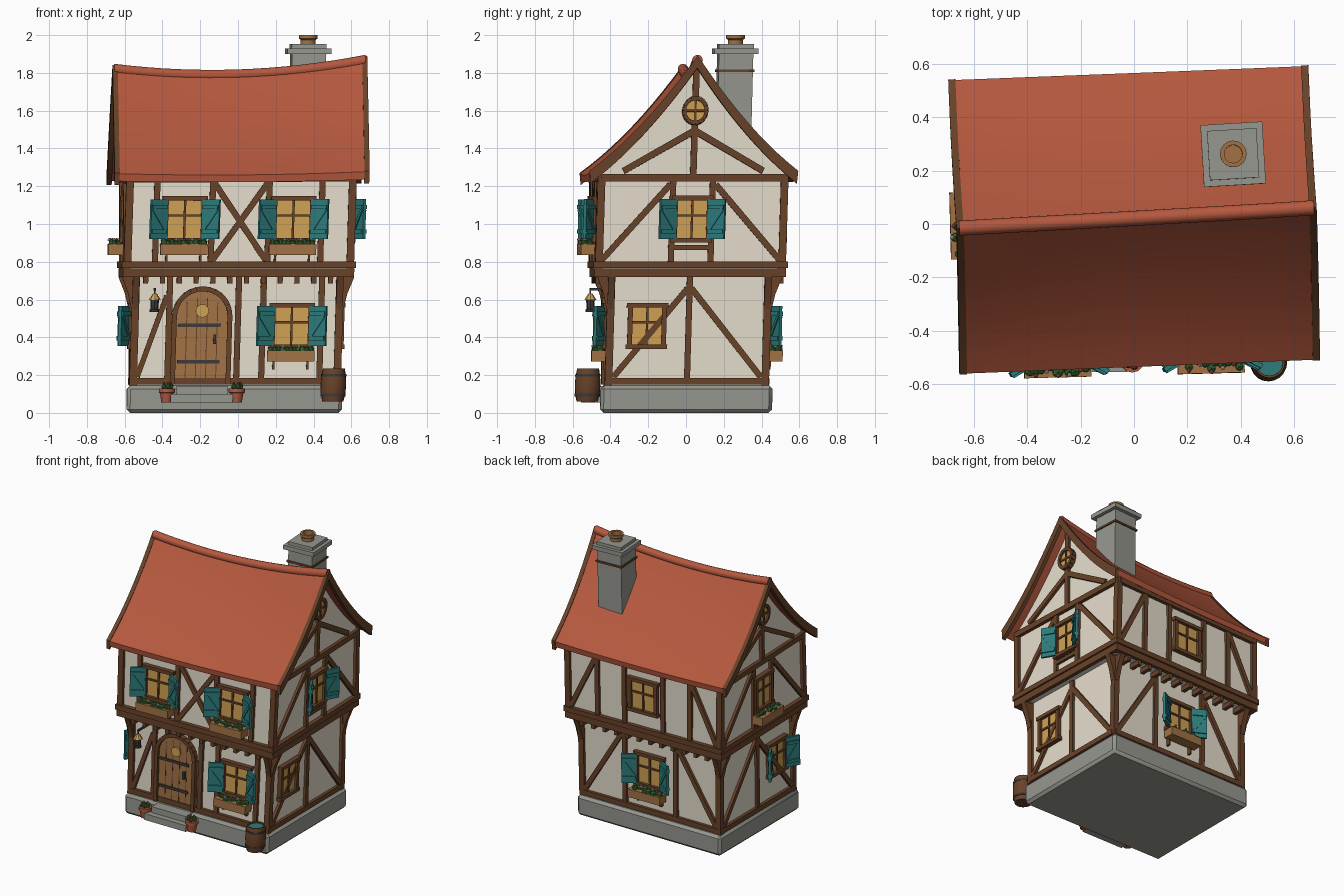
import bpy, bmesh, math, random
from mathutils import Matrix, Vector

if "Cube" in bpy.data.objects:
    bpy.data.objects.remove(bpy.data.objects["Cube"])

random.seed(4)
COLORS = {
    "roof_red": (0.46, 0.098, 0.048), "plaster": (0.79, 0.73, 0.61), "timber": (0.14, 0.055, 0.022),
    "stone": (0.31, 0.31, 0.28), "teal_paint": (0.026, 0.2, 0.2), "amber_glass": (0.63, 0.36, 0.09),
    "light_wood": (0.36, 0.17, 0.06), "iron": (0.045, 0.043, 0.04), "leaf_green": (0.03, 0.15, 0.035),
}
MATS = {}
for n, c in COLORS.items():
    MATS[n] = bpy.data.materials.new(n)
    MATS[n].diffuse_color = (*c, 1)

parts = {}
HALF = [(0.54, 0.415), (0.59, 0.485)]          # wall half width / depth per storey
I4 = Matrix.Identity(4)


def part(name, mat):
    return parts.setdefault(name, (bmesh.new(), mat))[0]


def frame(side, level):
    """Wall frame: local x runs right, y runs up, z points out of the wall."""
    w, d = HALF[level]
    right, out, off = {"front": ((1, 0), (0, -1), d), "back": ((-1, 0), (0, 1), d),
                       "right": ((0, 1), (1, 0), w), "left": ((0, -1), (-1, 0), w)}[side]
    return Matrix(((right[0], 0, out[0], out[0] * off), (right[1], 0, out[1], out[1] * off),
                   (0, 1, 0, 0), (0, 0, 0, 1)))


def box(name, mat, c, s, M=I4, rot=I4):
    m = M @ Matrix.Translation(c) @ rot @ Matrix.Diagonal((*s, 1))
    return bmesh.ops.create_cube(part(name, mat), size=1, matrix=m)["verts"]


def beam(name, M, u0, z0, u1, z1, w=0.032, d=0.02, mat="timber", d0=-0.005):
    a = math.atan2(z1 - z0, u1 - u0)
    box(name, mat, ((u0 + u1) / 2, (z0 + z1) / 2, (d + d0) / 2),
        (math.hypot(u1 - u0, z1 - z0), w, d - d0), M, Matrix.Rotation(a, 4, "Z"))


def loft(name, mat, rings):
    """Skin closed rings of points and cap both ends."""
    bm = part(name, mat)
    vs = [[bm.verts.new(p) for p in r] for r in rings]
    for a, b in zip(vs, vs[1:]):
        for i in range(len(a)):
            j = (i + 1) % len(a)
            bm.faces.new((a[i], a[j], b[j], b[i]))
    bm.faces.new(vs[0])
    bm.faces.new(vs[-1])


def sweep_x(name, mat, pts, x0, x1, n=1):
    loft(name, mat, [[(x0 + (x1 - x0) * i / n, y, z) for y, z in pts] for i in range(n + 1)])


def prism(name, mat, M, pts, d0, d1):
    loft(name, mat, [[M @ Vector((u, z, d)) for u, z in pts] for d in (d0, d1)])


def lathe(name, mat, x, y, prof, n=16):
    loft(name, mat, [[(x + r * math.cos(t * math.tau / n), y + r * math.sin(t * math.tau / n), z)
                      for t in range(n)] for r, z in prof])


def ball(name, mat, p, r):
    bmesh.ops.create_icosphere(part(name, mat), subdivisions=1, radius=r, matrix=Matrix.Translation(p))


def window(side, level, u, z, w=0.2, h=0.22, shutters=False, planter=False):
    M, n = frame(side, level), side + "_window"
    box(n + "_glass", "amber_glass", (u, z, 0.005), (w, h, 0.018), M)
    for s in (-1, 1):
        beam(n + "_frame", M, u + s * w / 2, z - h / 2, u + s * w / 2, z + h / 2, 0.026, 0.03)
        beam(n + "_frame", M, u - w / 2 - 0.02, z + s * h / 2, u + w / 2 + 0.02, z + s * h / 2, 0.024, 0.035)
    beam(n + "_frame", M, u, z - h / 2, u, z + h / 2, 0.012, 0.022)
    beam(n + "_frame", M, u - w / 2, z + 0.02, u + w / 2, z + 0.02, 0.012, 0.022)
    if shutters:
        for s in (-1, 1):
            S = M @ Matrix.Translation((u + s * (w / 2 - 0.005), z, 0.03)) @ Matrix.Rotation(-s * 0.5, 4, "Y")
            box(side + "_shutters", "teal_paint", (s * 0.05, 0, 0), (0.1, 0.21, 0.016), S)
            for k in (-0.065, 0.065):
                box(side + "_shutters", "teal_paint", (s * 0.05, k, 0), (0.09, 0.022, 0.032), S)
            box(side + "_shutters", "teal_paint", (s * 0.05, 0, 0), (0.13, 0.018, 0.028), S,
                Matrix.Rotation(s * 0.95, 4, "Z"))
    if planter:
        zb = z - h / 2 - 0.05
        box(side + "_planter", "light_wood", (u, zb, 0.055), (0.25, 0.058, 0.075), M)
        for s in (-1, 1):
            beam(side + "_planter_brackets", M, u + s * 0.09, zb - 0.07, u + s * 0.09, zb - 0.02, 0.012, 0.03)
        for i in range(11):
            p = Vector((u - 0.105 + 0.021 * i, zb + 0.035, 0.055 + random.uniform(-0.02, 0.02)))
            ball(side + "_plants", "leaf_green", M @ p, random.uniform(0.016, 0.024))
            if i % 2:
                ball(side + "_blooms_" + "ab"[i // 2 % 2], ("roof_red", "plaster")[i // 2 % 2],
                     M @ (p + Vector((0, 0.018, 0.014))), 0.009)


# Stone base with chamfered edges
vs = box("foundation", "stone", (0, 0, 0.0725), (1.14, 0.91, 0.145))
bmesh.ops.bevel(part("foundation", "stone"), geom=list({e for v in vs for e in v.link_edges}),
                offset=0.018, segments=1, affect="EDGES")

# Plaster storeys, corner posts and wall rails
box("ground_walls", "plaster", (0, 0, 0.44), (1.08, 0.83, 0.6))
box("upper_walls", "plaster", (0, 0, 0.985), (1.18, 0.97, 0.51))
for sx in (-1, 1):
    for sy in (-1, 1):
        for (w, d), z0, z1 in zip(HALF, (0.145, 0.72), (0.73, 1.25)):
            box("corner_posts", "timber", (sx * w, sy * d, (z0 + z1) / 2), (0.04, 0.04, z1 - z0))
for side in ("front", "back", "left", "right"):
    G, U, t = frame(side, 0), frame(side, 1), side + "_timber"
    i = side in ("left", "right")
    g, u = HALF[0][i], HALF[1][i]
    beam(t, G, -g, 0.168, g, 0.168, 0.035, 0.022)
    beam(t, U, -u - 0.02, 0.742, u + 0.02, 0.742, 0.045, 0.022)
    beam(t, U, -u - 0.027, 0.785, u + 0.027, 0.785, 0.035, 0.03)
    beam(t, U, -u, 1.232, u, 1.232, 0.035, 0.024)
    # Knee braces carry the overhang at the corners
    for s in (-1, 1):
        pts = [(0, 0.55), (0.022, 0.55), (0.04, 0.63), (0.075, 0.72), (0, 0.72)]
        loft("knee_braces", "timber", [[G @ Vector((s * g + k, z, d)) for d, z in pts] for k in (-0.018, 0.018)])
    # Joist ends on the long sides
    if not i:
        for k in range(12):
            box("joist_ends", "timber", (-0.49 + k * 0.089, 0.703, 0.04), (0.026, 0.034, 0.085), G)

# Front framing
G, U = frame("front", 0), frame("front", 1)
for x in (-0.36, 0.005, 0.137, 0.445):
    beam("front_timber", G, x, 0.18, x, 0.72)
beam("front_timber", G, -0.52, 0.19, -0.375, 0.62, 0.028)
for x in (-0.445, -0.15, 0.15, 0.43):
    beam("front_timber", U, x, 0.8, x, 1.22)
for s in (-1, 1):
    beam("front_timber", U, -0.14 * s, 0.81, 0.14 * s, 1.215, 0.032, 0.02 + s * 0.002)
window("front", 0, 0.29, 0.46, shutters=True, planter=True)
for x in (-0.295, 0.28):
    window("front", 1, x, 1.025, shutters=True, planter=True)

# Back framing
G, U = frame("back", 0), frame("back", 1)
for s in (-1, 1):
    beam("back_timber", G, s * 0.2, 0.18, s * 0.2, 0.72)
    beam("back_timber", G, s * 0.21, 0.69, s * 0.52, 0.19)
    for x in (0.15, 0.36):
        beam("back_timber", U, s * x, 0.8, s * x, 1.22)
    beam("back_timber", U, s * 0.37, 1.21, s * 0.57, 0.81)
window("back", 0, 0, 0.46, shutters=True, planter=True)
window("back", 1, 0, 1.025)


def roof_z(d):
    return 1.805 - 1.3 * abs(d) + 0.56 * d * d


def roof_profile(lo, hi, half, n=20):
    ds = [half * (2 * k / n - 1) for k in range(n + 1)]
    return [(d, roof_z(d) + hi) for d in ds] + [(d * 0.99, roof_z(d) + lo) for d in reversed(ds)]


# Side framing and gables
for side, s in (("right", 1), ("left", -1)):
    G, U, t = frame(side, 0), frame(side, 1), side + "_timber"
    beam(t, G, 0, 0.18, 0, 0.72)
    for k in (-1, 1):
        beam(t, G, k * 0.01, 0.66, k * 0.39, 0.19)
        beam(t, U, k * 0.105, 0.8, k * 0.105, 1.22)
        beam(t, U, k * 0.12, 1.2, k * 0.47, 0.81)
        beam(t, U, 0, 1.46, k * 0.37, 1.265)
    beam(t, U, -0.11, 0.875, 0.11, 0.875, 0.025)
    beam(t, U, 0, 1.24, 0, 1.755, 0.034)
    window(side, 0, -0.22 * s, 0.46, 0.18, 0.22, shutters=side == "left")
    window(side, 1, 0, 1.025, 0.18, shutters=side == "right", planter=side == "left")
    sweep_x(side + "_gable", "plaster",
            [(-0.485, 1.24)] + [(0.485 * k / 8, roof_z(0.485 * k / 8) - 0.02) for k in range(-8, 9)]
            + [(0.485, 1.24)], s * 0.56, s * 0.59)
    # Round attic window
    ring = [(0.06 * math.cos(a * math.tau / 16), 1.555 + 0.06 * math.sin(a * math.tau / 16)) for a in range(17)]
    prism(side + "_round_glass", "amber_glass", U, ring[:16], 0, 0.024)
    for a, b in zip(ring, ring[1:]):
        beam(side + "_round_frame", U, *a, *b, 0.02, 0.036)
    beam(side + "_round_frame", U, 0, 1.5, 0, 1.61, 0.012, 0.03)
    beam(side + "_round_frame", U, -0.055, 1.555, 0.055, 1.555, 0.012, 0.03)
    # Barge boards
    sweep_x(side + "_barge_board", "timber", roof_profile(-0.055, 0.005, 0.553), s * 0.648, s * 0.675)

# Curved roof and ridge roll
sweep_x("roof", "roof_red", roof_profile(-0.038, 0, 0.55), -0.65, 0.65, 16)
sweep_x("ridge_cap", "roof_red", [(0.028 * math.cos(a * math.tau / 12), 1.788 + 0.028 * math.sin(a * math.tau / 12))
                                  for a in range(12)], -0.665, 0.665, 16)

# Chimney
cx, cy = 0.374, 0.216
for z0, z1, w, m in ((1.38, 1.91, 0.182, "stone"), (1.9, 1.93, 0.232, "stone"), (1.93, 1.952, 0.185, "stone"),
                     (1.805, 1.818, 0.198, "timber")):
    box("chimney_" + ("stack" if m == "stone" else "band"), m, (cx, cy, (z0 + z1) / 2), (w, w, z1 - z0))
lathe("chimney_pot", "light_wood", cx, cy, [(0.04, 1.95), (0.04, 1.975), (0.05, 1.982), (0.05, 2.0),
                                            (0.034, 2.0), (0.034, 1.965)])

# Arched door
G, dx = frame("front", 0), -0.185


def arch(r):
    return [(dx - r, 0.15)] + [(dx - r * math.cos(a * math.pi / 14), 0.51 + r * math.sin(a * math.pi / 14))
                               for a in range(15)] + [(dx + r, 0.15)]


prism("door", "light_wood", G, arch(0.138), 0, 0.016)
for a, b in zip(arch(0.147), arch(0.147)[1:]):
    beam("door_frame", G, *a, *b, 0.026, 0.035)
for k in (-0.081, -0.027, 0.027, 0.081):
    beam("door_grooves", G, dx + k, 0.16, dx + k, 0.62 - abs(k) * 0.4, 0.005, 0.018)
for z in (0.27, 0.465):
    beam("door_straps", G, dx - 0.125, z, dx + 0.1, z, 0.018, 0.024, "iron")
box("door_handle", "iron", (dx + 0.07, 0.39, 0.025), (0.015, 0.05, 0.025), G)
prism("door_porthole", "amber_glass", G, [(dx + 0.035 * math.cos(a * math.tau / 16), 0.54 + 0.035 * math.sin(a * math.tau / 16))
                                          for a in range(16)], 0, 0.026)

# Doorstep
box("doorstep", "stone", (dx + 0.01, -0.5, 0.0775), (0.33, 0.11, 0.045))
box("doorstep", "stone", (dx + 0.01, -0.475, 0.12), (0.27, 0.08, 0.045))

# Flower pots
for x in (-0.36, 0.01):
    lathe("flower_pots", "roof_red", x, -0.515, [(0.028, 0.055), (0.036, 0.105), (0.043, 0.107), (0.043, 0.13), (0.034, 0.13)], 12)
    for k in range(5):
        p = Vector((x + 0.02 * math.cos(k * 1.26), -0.515 + 0.02 * math.sin(k * 1.26), 0.14))
        ball("pot_plants", "leaf_green", p, 0.016)
        ball("pot_blooms", "roof_red", p + Vector((0, -0.005, 0.018)), 0.008)

# Water barrel
lathe("barrel", "timber", 0.52, -0.525, [(0.056, 0.06), (0.065, 0.1), (0.068, 0.15), (0.065, 0.195), (0.058, 0.235), (0.05, 0.235), (0.05, 0.22)], 20)
lathe("barrel_water", "teal_paint", 0.52, -0.525, [(0.049, 0.215), (0.049, 0.225)], 20)
for z in (0.095, 0.2):
    lathe("barrel_hoops", "iron", 0.52, -0.525, [(0.067, z - 0.007), (0.067, z + 0.007)], 20)

# Hanging lantern
lx, ly = -0.44, -0.505
box("lantern_arm", "iron", (lx, -0.46, 0.655), (0.012, 0.1, 0.012))
box("lantern_arm", "iron", (lx, ly, 0.643), (0.008, 0.008, 0.03))
lathe("lantern_cap", "amber_glass", lx, ly, [(0.032, 0.597), (0.026, 0.608), (0.01, 0.632)], 8)
lathe("lantern_body", "iron", lx, ly, [(0.025, 0.535), (0.025, 0.548), (0.02, 0.55), (0.023, 0.597)], 8)


def wonk(p, sag):
    """Crooked house: twist, lean and a sagging ridge."""
    x, y, z = p
    if sag:
        z += 0.12 * (x + 0.15) ** 2 * min(1, max(0, (z - 1.1) / 0.7))
    a = 0.031 * z
    return Vector((x * math.cos(a) - y * math.sin(a) - 0.02 + 0.016 * z,
                   x * math.sin(a) + y * math.cos(a) + 0.012 * z, z))


for name, (bm, mat) in parts.items():
    bmesh.ops.recalc_face_normals(bm, faces=bm.faces)
    for v in bm.verts:
        v.co = wonk(v.co, not name.startswith("chimney"))
    me = bpy.data.meshes.new(name)
    bm.to_mesh(me)
    bm.free()
    me.materials.append(MATS[mat])
    me.polygons.foreach_set("use_smooth", [True] * len(me.polygons))
    me.set_sharp_from_angle(angle=math.radians(35))
    bpy.context.collection.objects.link(bpy.data.objects.new(name, me))

for m in bpy.data.materials:
    if m.users and not m.is_grease_pencil:
        m.use_nodes = True
        m.node_tree.nodes["Principled BSDF"].inputs["Base Color"].default_value = m.diffuse_color
